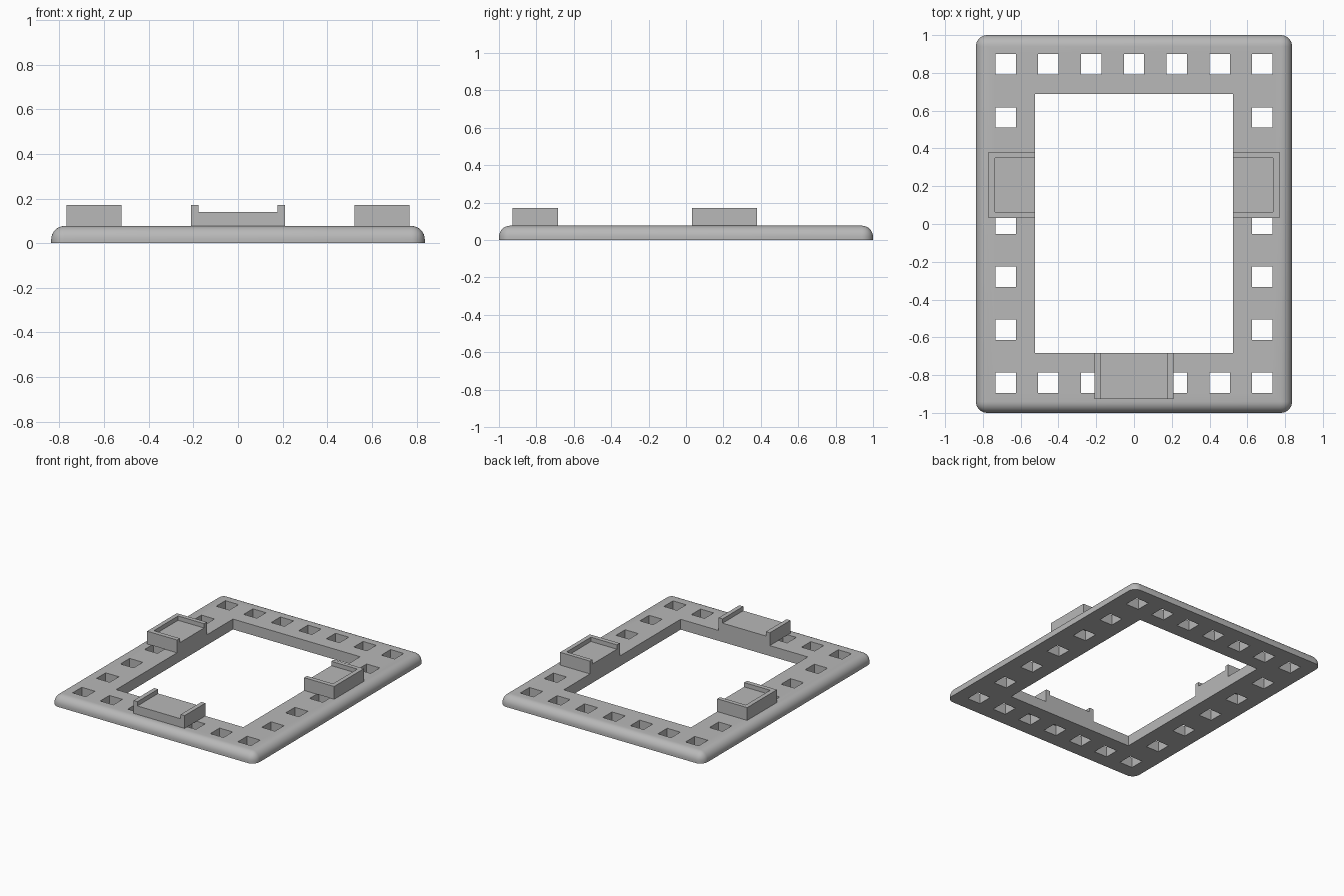
import bpy
import bmesh
from math import radians
from mathutils import Matrix, Vector

cube = bpy.data.objects.get("Cube")
if cube:
    bpy.data.objects.remove(cube, do_unlink=True)

grey = bpy.data.materials.new("mid grey")
grey.use_nodes = True
COLOUR = (0.48, 0.48, 0.48, 1)
grey.diffuse_color = COLOUR
grey.node_tree.nodes["Principled BSDF"].inputs["Base Color"].default_value = COLOUR

TOP = 0.077        # top of the frame
FLOOR = 0.14       # floor of the holders
RIM = 0.172        # top of the holder walls
HALF_X = 0.837


def add_box(bm, lo, hi):
    lo, hi = Vector(lo), Vector(hi)
    matrix = Matrix.Translation((lo + hi) / 2) @ Matrix.Diagonal((*(hi - lo), 1))
    return bmesh.ops.create_cube(bm, size=1, matrix=matrix)["verts"]


def make_object(name, bm):
    mesh = bpy.data.meshes.new(name)
    bm.to_mesh(mesh)
    bm.free()
    mesh.materials.append(grey)
    obj = bpy.data.objects.new(name, mesh)
    bpy.context.collection.objects.link(obj)
    return obj


def extrude_profile(name, points, lower, upper):
    """Flat outline in the xz plane, extruded along y."""
    bm = bmesh.new()
    face = bm.faces.new([bm.verts.new((x, lower, z)) for x, z in points])
    moved = bmesh.ops.extrude_face_region(bm, geom=[face])["geom"]
    verts = [v for v in moved if isinstance(v, bmesh.types.BMVert)]
    bmesh.ops.translate(bm, vec=(0, upper - lower, 0), verts=verts)
    bmesh.ops.recalc_face_normals(bm, faces=bm.faces)
    return make_object(name, bm)


def cut(obj, cutter):
    mod = obj.modifiers.new("cut", "BOOLEAN")
    mod.operation = "DIFFERENCE"
    mod.solver = "EXACT"
    mod.object = cutter
    bpy.ops.object.select_all(action="DESELECT")
    bpy.context.view_layer.objects.active = obj
    obj.select_set(True)
    bpy.ops.object.modifier_apply(modifier=mod.name)
    bpy.data.objects.remove(cutter, do_unlink=True)


# Frame slab, rounded everywhere except around the base
bm = bmesh.new()
add_box(bm, (-HALF_X, -1, 0), (HALF_X, 1, TOP))
edges = [e for e in bm.edges if any(v.co.z > 0.01 for v in e.verts)]
bmesh.ops.bevel(bm, geom=edges, offset=0.06, segments=8, profile=0.5, affect="EDGES")
frame = make_object("frame", bm)

# Central opening and the ring of square holes
bm = bmesh.new()
add_box(bm, (-0.523, -0.684, -0.1), (0.523, 0.688, 0.3))
HOLE = 0.054
for i in range(-3, 4):
    for j in range(-3, 4):
        if max(abs(i), abs(j)) == 3:
            x, y = i * 0.2265, j * 0.281 + 0.002
            add_box(bm, (x - HOLE, y - HOLE, -0.1), (x + HOLE, y + HOLE, 0.3))
cut(frame, make_object("opening_cutter", bm))
bpy.ops.object.shade_smooth_by_angle(angle=radians(30))

# Front holder: channel open at both ends
outline = [(-0.21, TOP), (0.21, TOP), (0.21, RIM), (0.178, RIM),
           (0.178, FLOOR), (-0.178, FLOOR), (-0.178, RIM), (-0.21, RIM)]
extrude_profile("front_holder", outline, -0.927, -0.684)

# Side holders: trays open toward the middle
for name, side in (("left_holder", 1), ("right_holder", -1)):
    bm = bmesh.new()
    add_box(bm, (0.523, 0.031, TOP), (0.769, 0.38, RIM))
    tray = make_object(name, bm)
    bm = bmesh.new()
    add_box(bm, (0.4, 0.064, FLOOR), (0.737, 0.349, 0.3))
    cut(tray, make_object("tray_cutter", bm))
    if side < 0:
        tray.data.transform(Matrix.Scale(-1, 4, (1, 0, 0)))
        tray.data.flip_normals()
